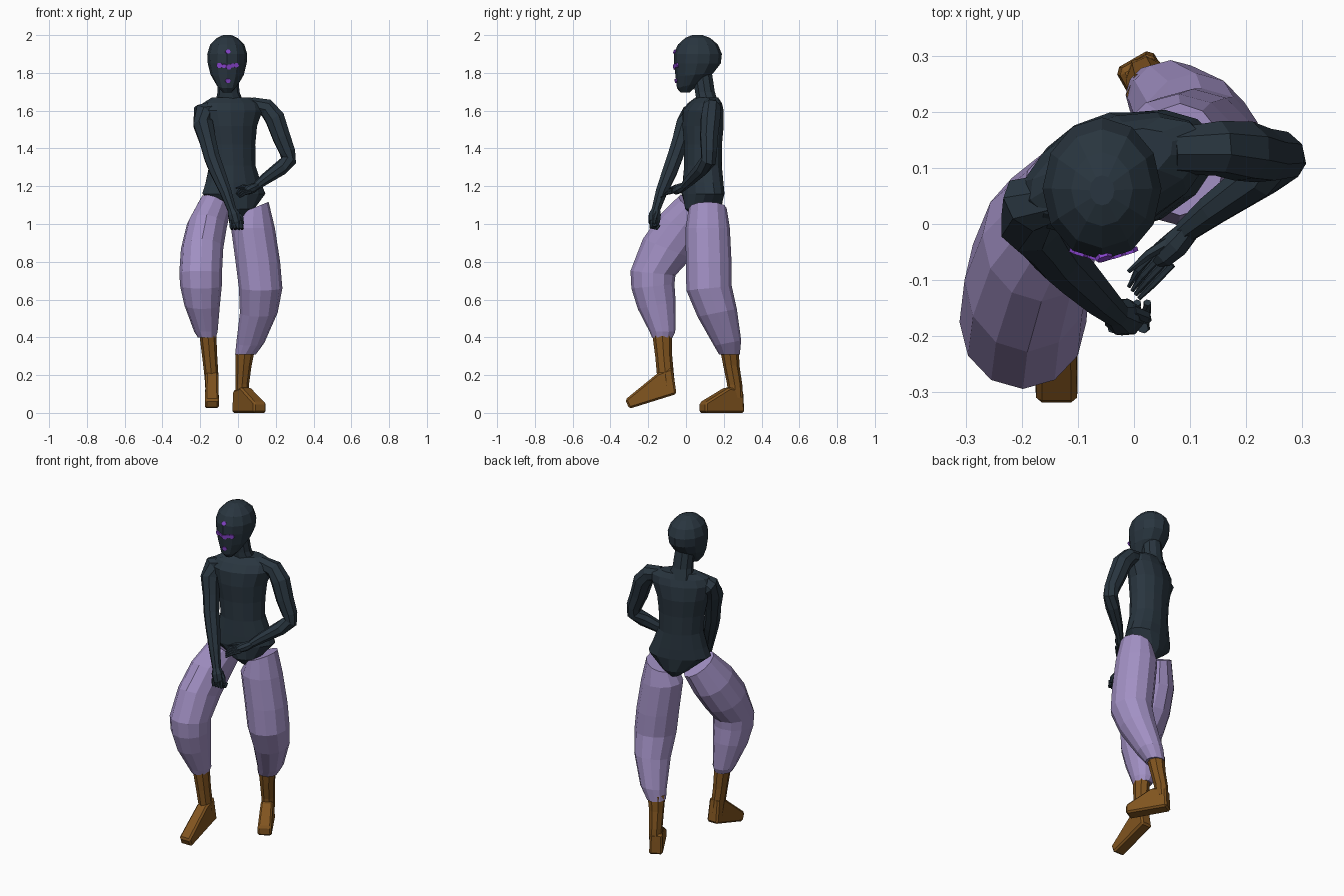
import bpy, bmesh, math
from mathutils import Vector
from mathutils.bvhtree import BVHTree


def material(name, rgb):
    m = bpy.data.materials.new(name)
    m.diffuse_color = (*rgb, 1)
    return m


DARK = material("dark slate", (0.022, 0.036, 0.050))
LILAC = material("lilac cloth", (0.36, 0.28, 0.55))
BROWN = material("brown leather", (0.22, 0.09, 0.014))
VIOLET = material("violet paint", (0.25, 0.06, 0.62))


def finish(bm, name, mat):
    bmesh.ops.recalc_face_normals(bm, faces=bm.faces)
    me = bpy.data.meshes.new(name)
    bm.to_mesh(me)
    me.materials.append(mat)
    ob = bpy.data.objects.new(name, me)
    bpy.context.collection.objects.link(ob)
    return ob


def skin(rings, name, mat):
    """Bridge rings of points and cap both ends."""
    bm = bmesh.new()
    loops = [[bm.verts.new(p) for p in r] for r in rings]
    n = len(loops[0])
    for a, b in zip(loops, loops[1:]):
        for i in range(n):
            j = (i + 1) % n
            bm.faces.new((a[i], a[j], b[j], b[i]))
    bm.faces.new(loops[0])
    bm.faces.new(loops[-1])
    return finish(bm, name, mat)


def loft(name, mat, sections, n=12, yaw=0):
    """Sections: x, y, z, rx, ry and optional slopes of the ring in x and y."""
    c, s = math.cos(yaw), math.sin(yaw)
    rings = []
    for x, y, z, rx, ry, *t in sections:
        tx, ty = t if t else (0, 0)
        ring = []
        for i in range(n):
            a = math.tau * i / n
            u, v = rx * math.cos(a), ry * math.sin(a)
            dx, dy = u * c - v * s, u * s + v * c
            ring.append((x + dx, y + dy, z + tx * dx + ty * dy))
        rings.append(ring)
    return skin(rings, name, mat)


def tube(name, mat, pts, n=8):
    """Points: x, y, z, radius; rings stand square to the path."""
    ps = [Vector(p[:3]) for p in pts]
    rings = []
    for k, p in enumerate(ps):
        d = (ps[min(k + 1, len(ps) - 1)] - ps[max(k - 1, 0)]).normalized()
        u = d.cross(Vector((0.3, 1, 0.1))).normalized()
        v = d.cross(u)
        r = pts[k][3]
        rings.append([p + r * (math.cos(math.tau * i / n) * u + math.sin(math.tau * i / n) * v)
                      for i in range(n)])
    return skin(rings, name, mat)


def foot(name, heel, heading, profile, width):
    """Side profile of (forward, z) extruded across the foot."""
    f = Vector((*heading, 0)).normalized()
    side = f.cross(Vector((0, 0, 1)))
    h = Vector((*heel, 0))
    rings = [[h + f * a + side * w * width / 2 * k + Vector((0, 0, z))
              for a, z, w in profile] for k in (-1, 1)]
    ob = skin(rings, name, BROWN)
    mod = ob.modifiers.new("soft edges", "BEVEL")
    mod.width, mod.segments = 0.01, 1


# Head and neck
HX = -0.057
head = loft("head", DARK, [
    (HX, -0.005, 1.695, .022, .022), (HX, 0.018, 1.735, .056, .066, 0, .25),
    (HX, 0.045, 1.79, .088, .10, 0, .1), (HX, 0.060, 1.85, .103, .124),
    (HX, 0.063, 1.90, .106, .127), (HX, 0.063, 1.95, .090, .106),
    (HX, 0.062, 1.985, .055, .066), (HX, 0.06, 2.0, .022, .027)])
loft("neck", DARK, [(-0.045, .115, 1.64, .075, .06), (-0.05, .10, 1.70, .058, .055),
                    (-0.055, .085, 1.80, .055, .055)], 10)

# Painted face marks laid on the head surface
bm = bmesh.new()
bm.from_mesh(head.data)
tree = BVHTree.FromBMesh(bm)
bm.free()
for k, (dx, z, r) in enumerate([(0, 1.912, .015), (0, 1.758, .015), (-.043, 1.84, .018),
                                (-.018, 1.836, .014), (.005, 1.832, .017),
                                (.024, 1.84, .014), (.045, 1.84, .016)]):
    hit = tree.ray_cast(Vector((HX + dx + .003, -1, z)), Vector((0, 1, 0)))
    p, nrm = hit[0], hit[1]
    if nrm.y > 0:
        nrm = -nrm
    u = nrm.cross(Vector((0, 0, 1))).normalized()
    v = nrm.cross(u)
    hexa = [p + r * (math.cos(i * math.tau / 6) * u + .85 * math.sin(i * math.tau / 6) * v)
            for i in range(6)]
    skin([[q - nrm * .003 for q in hexa], [q + nrm * .005 for q in hexa]],
         f"face_mark_{k + 1}", VIOLET)

# Torso, turned towards its right
loft("torso", DARK, [
    (0.0, .095, 1.035, .035, .06), (-0.005, .092, 1.08, .09, .098),
    (-0.022, .09, 1.16, .178, .103), (-0.025, .09, 1.22, .155, .102),
    (-0.03, .09, 1.31, .127, .098), (-0.035, .09, 1.42, .132, .098),
    (-0.04, .09, 1.52, .148, .106), (-0.035, .09, 1.60, .175, .098),
    (-0.03, .10, 1.64, .165, .075), (-0.035, .11, 1.67, .11, .05)],
    14, math.radians(20))

# Arms
tube("right_arm", DARK, [
    (-.12, .06, 1.62, .045), (-.185, .035, 1.59, .056), (-.185, .0, 1.53, .056),
    (-.16, -.03, 1.44, .047), (-.137, -.06, 1.35, .044), (-.11, -.085, 1.28, .042),
    (-.065, -.13, 1.17, .033), (-.032, -.16, 1.075, .024)])
tube("left_arm", DARK, [
    (.07, .13, 1.63, .042), (.15, .135, 1.615, .05), (.195, .13, 1.56, .055),
    (.23, .122, 1.46, .05), (.262, .122, 1.38, .044), (.268, .118, 1.335, .042),
    (.225, .085, 1.295, .04), (.14, .025, 1.235, .03), (.09, -.015, 1.195, .021)])

# Closed right hand
tube("right_palm", DARK, [(-.034, -.158, 1.08, .022), (-.022, -.165, 1.05, .034),
                          (-.012, -.168, 1.01, .032), (-.008, -.168, .985, .02)])
for i in range(4):
    x = -.038 + i * .018
    tube(f"right_finger_{i + 1}", DARK, [
        (x, -.185, 1.02, .010), (x + .003, -.185, .982, .010),
        (x + .006, -.155, .975, .009), (x + .008, -.14, .995, .007)], 6)
tube("right_thumb", DARK, [(-.005, -.155, 1.06, .012), (.02, -.165, 1.03, .011),
                           (.025, -.17, 1.0, .007)], 6)

# Open left hand
tube("left_palm", DARK, [(.098, -.01, 1.2, .021), (.075, -.035, 1.188, .026),
                         (.05, -.055, 1.178, .024), (.038, -.066, 1.174, .014)])
for i in range(4):
    k = i - 1.5
    tube(f"left_finger_{i + 1}", DARK, [
        (.05 + k * .011, -.06 - k * .007, 1.178 - k * .006, .009),
        (.02 + k * .009, -.095 - k * .008, 1.170 - k * .008, .007),
        (.0 + k * .006, -.122 - k * .007, 1.150 - k * .006, .004)], 6)
tube("left_thumb", DARK, [(.065, -.03, 1.195, .011), (.025, -.055, 1.20, .009),
                          (-.01, -.085, 1.19, .004)], 6)

# Baggy trouser legs
loft("right_trouser_leg", LILAC, [
    (-.12, .05, 1.10, .08, .09, -.4, -.5), (-.165, -.02, .99, .105, .118, -.1, -.5),
    (-.19, -.10, .87, .112, .128, 0, -.4), (-.198, -.175, .74, .113, .119, 0, -.1),
    (-.196, -.175, .67, .110, .114, 0, .1), (-.19, -.155, .57, .094, .10, 0, .2),
    (-.17, -.125, .43, .062, .068), (-.165, -.125, .40, .048, .055)])
loft("left_trouser_leg", LILAC, [
    (.082, .115, 1.085, .08, .10, .4, 0), (.079, .115, .98, .116, .117),
    (.105, .12, .80, .118, .121), (.12, .122, .66, .115, .120, 0, .1),
    (.11, .165, .53, .10, .104, 0, .2), (.065, .220, .37, .074, .072, 0, .2),
    (.04, .23, .31, .055, .055)])

# Boots: shafts, then feet
loft("right_boot_shaft", BROWN, [
    (-.16, -.126, .42, .045, .053), (-.15, -.118, .30, .040, .045),
    (-.14, -.108, .19, .037, .045), (-.138, -.10, .13, .035, .045)], 8)
loft("left_boot_shaft", BROWN, [
    (.038, .23, .34, .052, .05), (.03, .24, .25, .042, .043),
    (.022, .258, .15, .036, .040), (.02, .262, .08, .035, .040)], 8)
# profile columns: forward, height, relative width
foot("right_foot", (-.138, 0), (0, -1), [
    (.072, .24, .8), (.05, .10, .9), (.30, .022, .95), (.322, .07, .9), (.15, .21, .85)], .08)
foot("left_foot", (0, .29), (.5, -.866), [
    (0, .12, .85), (-.005, 0, .95), (.235, 0, 1), (.235, .055, .95), (.085, .135, .85)], .08)
